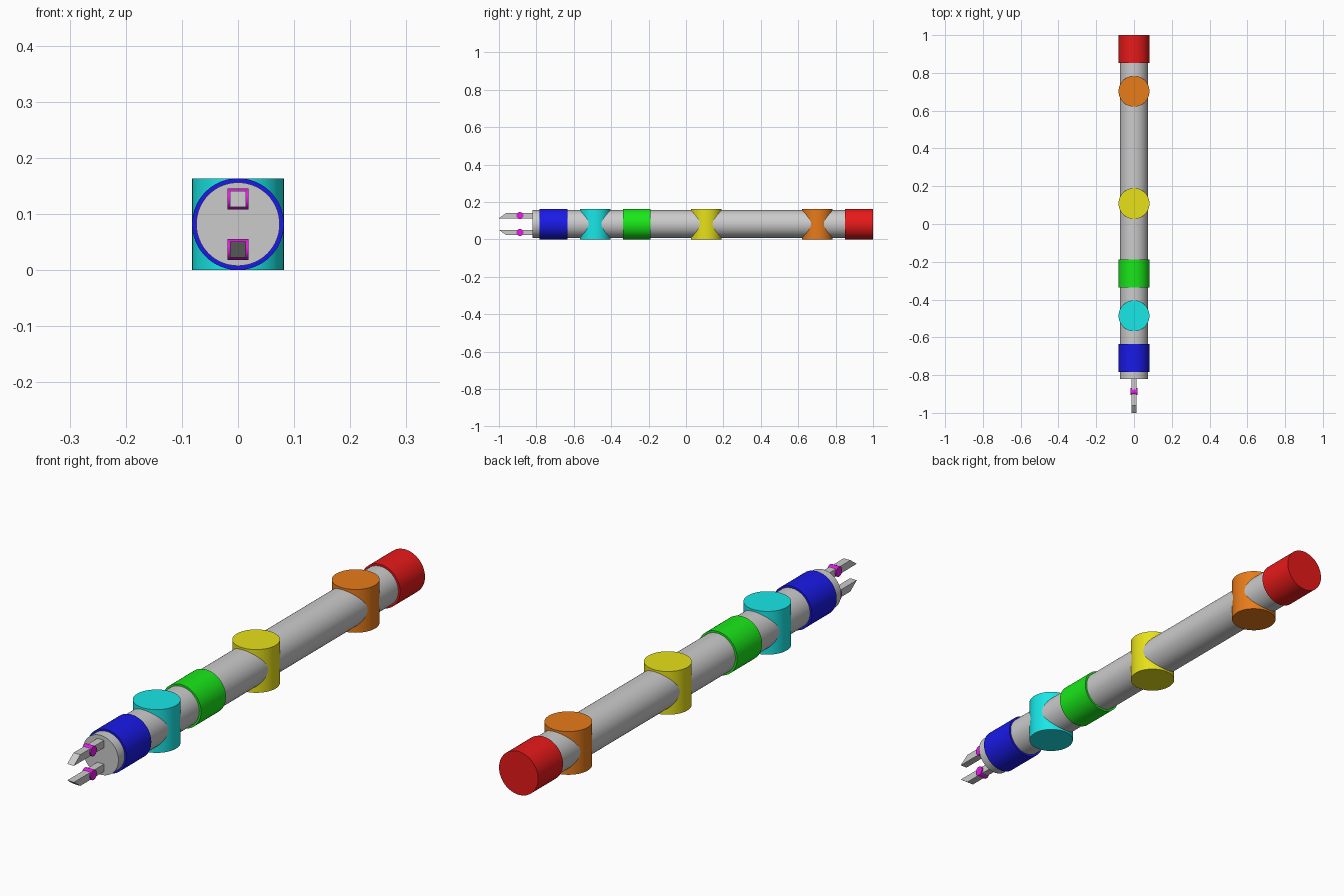
import bpy, bmesh, math
from mathutils import Matrix

if "Cube" in bpy.data.objects:
    bpy.data.objects.remove(bpy.data.objects["Cube"])

U = 0.0743            # link radius, the module of the whole arm
R = 1.1 * U           # joint radius
ZC = R                # height of the arm axis
ROT = {'X': Matrix.Rotation(math.pi / 2, 4, 'Y'),
       'Y': Matrix.Rotation(math.pi / 2, 4, 'X'),
       'Z': Matrix.Identity(4)}


def material(name, rgb):
    m = bpy.data.materials.new(name)
    m.diffuse_color = (*rgb, 1)
    m.use_nodes = True
    m.node_tree.nodes["Principled BSDF"].inputs["Base Color"].default_value = m.diffuse_color
    return m


def finish(name, bm, mat=None, smooth=False):
    bmesh.ops.recalc_face_normals(bm, faces=bm.faces)
    me = bpy.data.meshes.new(name)
    bm.to_mesh(me)
    bm.free()
    ob = bpy.data.objects.new(name, me)
    bpy.context.collection.objects.link(ob)
    if mat:
        me.materials.append(mat)
    if smooth:
        bpy.ops.object.select_all(action='DESELECT')
        ob.select_set(True)
        bpy.context.view_layer.objects.active = ob
        bpy.ops.object.shade_smooth_by_angle(angle=math.radians(30))
    return ob


def cylinder(name, radius, length, axis, y, z=ZC, mat=None, sides=64):
    bm = bmesh.new()
    bmesh.ops.create_cone(bm, cap_ends=True, segments=sides, radius1=radius, radius2=radius,
                          depth=length, matrix=Matrix.Translation((0, y, z)) @ ROT[axis])
    return finish(name, bm, mat, True)


def prism(name, profile, width):
    # extrude a (y, z) profile symmetrically along x
    bm = bmesh.new()
    face = bm.faces.new([bm.verts.new((-width / 2, y, z)) for y, z in profile])
    ext = bmesh.ops.extrude_face_region(bm, geom=[face])['geom']
    bmesh.ops.translate(bm, vec=(width, 0, 0),
                        verts=[v for v in ext if isinstance(v, bmesh.types.BMVert)])
    return finish(name, bm)


# Joints: name, y centre, axis, length, colour
joints = [
    ("base_roll_joint", 1 - U, 'Y', 2 * U, (0.8, 0.01, 0.01)),
    ("shoulder_joint", 1 - 4 * U, 'Z', 2 * R, (0.8, 0.2, 0.01)),
    ("elbow_joint", 1 - 12 * U, 'Z', 2 * R, (0.8, 0.75, 0.01)),
    ("forearm_roll_joint", 1 - 17 * U, 'Y', 2 * U, (0.01, 0.8, 0.01)),
    ("wrist_joint", 1 - 20 * U, 'Z', 2 * R, (0.01, 0.8, 0.8)),
    ("hand_roll_joint", 1 - 23 * U, 'Y', 2 * U, (0.01, 0.01, 0.8)),
]
for name, y, axis, length, rgb in joints:
    cylinder(name, R, length, axis, y, mat=material(name + "_colour", rgb))

# Grey links running from joint to joint, the last one ending in the palm
palm = 1 - 24.5 * U
ends = [j[1] for j in joints] + [palm]
names = ["base_link", "upper_arm_link", "forearm_link", "forearm_end_link", "wrist_link", "palm_link"]
for name, a, b in zip(names, ends, ends[1:]):
    cylinder(name, U, a - b, 'Y', (a + b) / 2)

# Gripper fingers, mirrored above and below the axis
magenta = material("knuckle_colour", (0.8, 0.01, 0.8))
knuckle_y, off, h = -0.888, 0.0450, 0.0140
for side, s in (("upper", 1), ("lower", -1)):
    lo, hi = ZC + s * (off - h), ZC + s * (off + h)
    prism(side + "_finger_base", [(palm + 0.005, lo), (palm + 0.005, hi),
                                  (knuckle_y, hi), (knuckle_y, lo)], 2 * h)
    prism(side + "_finger_tip", [(knuckle_y, lo), (knuckle_y, hi), (-0.962, hi), (-1, lo)], 2 * h)
    cylinder(side + "_knuckle", 0.0186, 0.0372, 'X', knuckle_y, ZC + s * off, magenta, 32)
